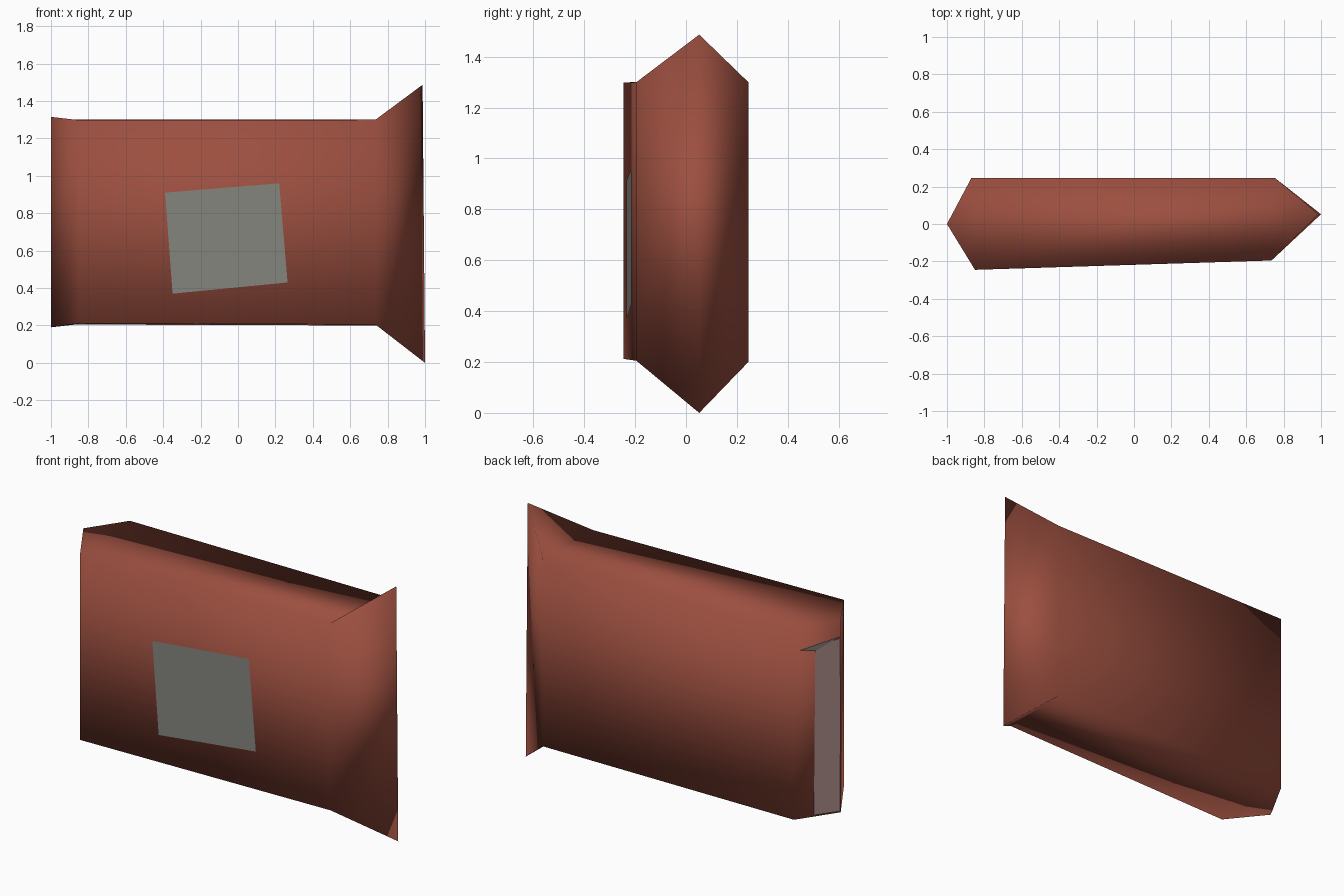
import bpy
from mathutils import Vector

if "Cube" in bpy.data.objects:
    bpy.data.objects.remove(bpy.data.objects["Cube"])


def material(name, rgb):
    m = bpy.data.materials.new(name)
    m.diffuse_color = (*rgb, 1)
    m.use_nodes = True
    m.node_tree.nodes["Principled BSDF"].inputs["Base Color"].default_value = m.diffuse_color
    return m


def mesh_object(name, verts, faces, mat, smooth=False):
    me = bpy.data.meshes.new(name)
    me.from_pydata(verts, [], faces)
    me.materials.append(mat)
    for p in me.polygons:
        p.use_smooth = smooth
    ob = bpy.data.objects.new(name, me)
    bpy.context.collection.objects.link(ob)
    return ob


red = material("brick_red", (0.33, 0.078, 0.05))
grey = material("label_grey", (0.235, 0.235, 0.215))
pink = material("pale_pink_grey", (0.46, 0.30, 0.29))

# Wrapper body: six-sided outline, each corner with (x, y, bottom z, top z)
corners = [(-1.0, 0.0, 0.19, 1.315), (-0.85, -0.245, 0.212, 1.298),
           (0.735, -0.195, 0.205, 1.30), (0.995, 0.052, 0.0, 1.487),
           (0.755, 0.245, 0.20, 1.30), (-0.87, 0.245, 0.205, 1.30)]
verts = [(x, y, b) for x, y, b, t in corners] + [(x, y, t) for x, y, b, t in corners]
verts[3] = (1.0, 0.052, 0.0)
verts[9] = (0.987, 0.052, 1.487)
faces = [(i, (i + 1) % 6, (i + 1) % 6 + 6, i + 6) for i in range(6)]
# Caps: end triangles plus a middle quad
faces += [(6, 7, 11), (7, 8, 10, 11), (8, 9, 10)]
faces += [(0, 5, 1), (1, 5, 4, 2), (2, 4, 3)]
mesh_object("wrapper_body", verts, faces, red, smooth=True)


def on_wall(a, b, points, lift):
    """Place (fraction along, height) points just outside the wall a -> b."""
    a, b = Vector(a), Vector(b)
    d = b - a
    n = Vector((d.y, -d.x)).normalized() * lift
    return [(*(a + d * u + n), z) for u, z in points]


# Front label
fa, fb = corners[1][:2], corners[2][:2]
label = [((x - fa[0]) / (fb[0] - fa[0]), z) for x, z in
         [(-0.35, 0.37), (0.265, 0.43), (0.22, 0.96), (-0.39, 0.91)]]
mesh_object("front_label", on_wall(fa, fb, label, 0.004), [(0, 1, 2, 3)], grey)

# Pale patch on the rear of the left end, with a grey upper corner
ba, bb = corners[5][:2], corners[0][:2]
patch = [(0.42, 0.21), (0.98, 0.20), (0.98, 1.21), (0.45, 1.19)]
mesh_object("end_patch", on_wall(ba, bb, patch, 0.004), [(0, 1, 2, 3)], pink)
corner = [(0.1, 1.19), (0.48, 1.17), (0.98, 1.22)]
mesh_object("end_patch_corner", on_wall(ba, bb, corner, 0.006), [(0, 1, 2)], grey)
